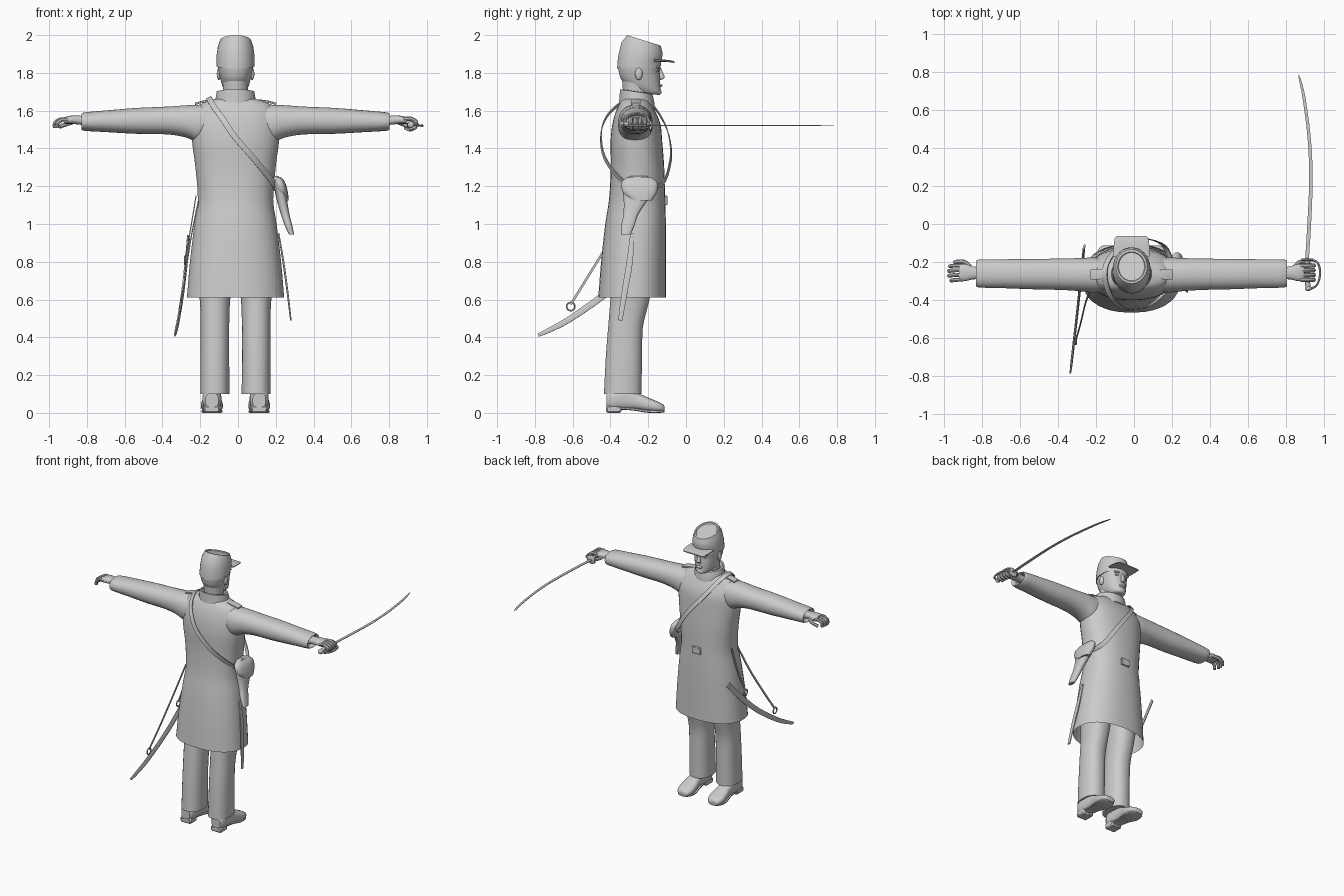
import bpy, bmesh, math
from mathutils import Vector

CX = -0.013   # body centre line
grey = bpy.data.materials.new("plain_grey")
grey.diffuse_color = (0.6, 0.6, 0.6, 1)


def finish(name, bm, angle=40):
    bmesh.ops.recalc_face_normals(bm, faces=bm.faces)
    me = bpy.data.meshes.new(name)
    bm.to_mesh(me)
    bm.free()
    me.materials.append(grey)
    ob = bpy.data.objects.new(name, me)
    bpy.context.collection.objects.link(ob)
    bpy.ops.object.select_all(action='DESELECT')
    ob.select_set(True)
    bpy.context.view_layer.objects.active = ob
    bpy.ops.object.shade_smooth_by_angle(angle=math.radians(angle))
    return ob


def smooth_path(keys, steps, closed):
    """Catmull-Rom through tuples of any length."""
    n, out = len(keys), []
    for i in range(n if closed else n - 1):
        ix = [(j % n) if closed else min(max(j, 0), n - 1) for j in range(i - 1, i + 3)]
        p = [keys[j] for j in ix]
        for s in range(steps):
            t = s / steps
            out.append([0.5 * (2 * b + (c - a) * t + (2 * a - 5 * b + 4 * c - d) * t * t
                               + (3 * b - a - 3 * c + d) * t ** 3) for a, b, c, d in zip(*p)])
    if not closed:
        out.append(list(keys[-1]))
    return out


def sweep(name, keys, up, n=20, steps=3, power=2, axis=None, cap=(1, 1), closed=False, angle=40):
    """keys: (x, y, z, half width, half height[, tilt]); axis fixes the section direction."""
    up = Vector(up)
    rows = smooth_path(keys, steps, closed)
    bm, rings = bmesh.new(), []
    for i, r in enumerate(rows):
        m = len(rows)
        lo, hi = ((i - 1) % m, (i + 1) % m) if closed else (max(i - 1, 0), min(i + 1, m - 1))
        t = Vector(axis) if axis else (Vector(rows[hi][:3]) - Vector(rows[lo][:3])).normalized()
        side = t.cross(up).normalized()
        high = side.cross(t)
        ring = []
        for k in range(n):
            an = 2 * math.pi * (k + 0.5) / n
            c, s = math.cos(an), math.sin(an)
            u = math.copysign(abs(c) ** (2 / power), c) * r[3]
            v = math.copysign(abs(s) ** (2 / power), s) * r[4]
            w = r[5] * v if len(r) > 5 else 0
            ring.append(bm.verts.new(Vector(r[:3]) + side * u + high * v + t * w))
        rings.append(ring)
    pairs = list(zip(rings, rings[1:])) + ([(rings[-1], rings[0])] if closed else [])
    for a, b in pairs:
        for k in range(n):
            bm.faces.new((a[k], a[(k + 1) % n], b[(k + 1) % n], b[k]))
    if not closed:
        if cap[0]:
            bm.faces.new(rings[0])
        if cap[1]:
            bm.faces.new(rings[-1])
    return finish(name, bm, angle)


def stack(name, rows, x=CX, **kw):
    """Upright part from rows (z, back y, front y, half width[, tilt])."""
    keys = [(x, (b + f) / 2, z, w, (f - b) / 2, *t) for z, b, f, w, *t in rows]
    return sweep(name, keys, (0, 1, 0), axis=(0, 0, 1), **kw)


def tube(name, pts, r, n=8, steps=4, closed=False, up=(0.1, 0.2, 1)):
    return sweep(name, [(*p, r, r) for p in pts], up, n=n, steps=steps, closed=closed)


def ball(name, loc, size):
    bm = bmesh.new()
    bmesh.ops.create_uvsphere(bm, u_segments=14, v_segments=10, radius=1)
    for v in bm.verts:
        v.co = Vector([c * s + l for c, s, l in zip(v.co, size, loc)])
    return finish(name, bm)


def box(name, loc, size):
    bm = bmesh.new()
    bmesh.ops.create_cube(bm, size=1)
    for v in bm.verts:
        v.co = Vector([c * s + l for c, s, l in zip(v.co, size, loc)])
    bmesh.ops.bevel(bm, geom=bm.edges[:], offset=min(size) * 0.2, segments=1, affect='EDGES')
    return finish(name, bm)


# Long coat, open at the hem
stack("coat", [(0.61, -.465, -.105, .258), (0.8, -.45, -.105, .242), (1.0, -.428, -.106, .218),
               (1.13, -.408, -.11, .2), (1.3, -.398, -.115, .213), (1.43, -.40, -.125, .23),
               (1.53, -.39, -.135, .232), (1.60, -.37, -.165, .212), (1.642, -.35, -.19, .17),
               (1.665, -.335, -.205, .09)], n=40, power=2.3, cap=(0, 1))
stack("collar", [(1.63, -.355, -.165, .108, -.15), (1.665, -.352, -.168, .106, -.15),
                 (1.70, -.35, -.178, .1, -.15), (1.702, -.34, -.19, .088, -.15),
                 (1.67, -.33, -.2, .08, -.15)], n=28, steps=1)

# Head and face
stack("neck", [(1.62, -.34, -.19, .07), (1.7, -.335, -.195, .066), (1.77, -.34, -.19, .07)], n=20)
stack("head", [(1.685, -.225, -.143, .03), (1.695, -.262, -.132, .05), (1.725, -.31, -.135, .068),
               (1.765, -.343, -.137, .08), (1.80, -.355, -.14, .088), (1.84, -.36, -.133, .094),
               (1.88, -.355, -.135, .092)], n=28, steps=4, power=2.15)
sweep("nose", [(CX, -.14, 1.825, .009, .008), (CX, -.133, 1.80, .011, .012),
               (CX, -.127, 1.775, .017, .015), (CX, -.14, 1.762, .012, .006)],
      (0, 1, 0), n=12, axis=(0, 0, 1))
ball("lips", (CX, -.137, 1.733), (.026, .012, .009))
ball("chin", (CX, -.147, 1.698), (.03, .018, .015))
for s in (-1, 1):
    ball("ear", (CX + s * .088, -.25, 1.795), (.012, .02, .033))
    ball("brow", (CX + s * .037, -.147, 1.832), (.028, .012, .008))
    ball("eye", (CX + s * .036, -.151, 1.813), (.015, .011, .007))

# Peaked cap
stack("cap", [(1.835, -.365, -.135, .1, .1), (1.862, -.364, -.128, .101, .08),
              (1.90, -.357, -.123, .1, -.02), (1.94, -.342, -.126, .094, -.2),
              (1.972, -.312, -.134, .082, -.31), (1.972, -.302, -.146, .073, -.31),
              (1.966, -.298, -.15, .068, -.31)], n=32, steps=1)
sweep("cap_peak", [(CX, -.17, 1.866, .096, .006), (CX, -.11, 1.864, .094, .006),
                   (CX, -.075, 1.86, .088, .005), (CX, -.062, 1.857, .077, .004)],
      (0, 0, 1), n=20, power=4, axis=(0, 1, 0))

for s in (-1, 1):
    X = lambda d: CX + s * d
    # Sleeves and shoulder boards
    arm = [(.10, 1.55, -.268, .08, .085), (.19, 1.532, -.268, .092, .1), (.26, 1.543, -.266, .088, .086),
           (.36, 1.548, -.264, .083, .074), (.52, 1.546, -.263, .08, .069), (.68, 1.544, -.261, .076, .058),
           (.805, 1.542, -.26, .073, .048), (.807, 1.542, -.26, .058, .036), (.78, 1.542, -.26, .055, .034)]
    sweep("sleeve", [(X(d), y, z, a, b) for d, z, y, a, b in arm], (0, 0, 1), n=28,
          axis=(s, 0, 0), power=2.2)
    sweep("shoulder_board", [(X(.11), -.265, 1.655, .024, .006), (X(.17), -.265, 1.648, .026, .006),
                             (X(.215), -.265, 1.636, .026, .006)], (0, 0, 1), n=8, power=5)
    # Trousers
    stack("trouser_leg", [(.10, -.435, -.235, .077), (.3, -.425, -.232, .076), (.45, -.413, -.228, .076),
                          (.55, -.405, -.205, .078), (.63, -.40, -.187, .084), (.8, -.40, -.16, .1)],
          x=X(.109), n=24, power=2.3)
    # Shoes
    sx = X(.125)
    sweep("shoe", [(sx, -.42, .065, .035, .04), (sx, -.39, .07, .05, .055), (sx, -.32, .075, .048, .06),
                   (sx, -.26, .062, .048, .046), (sx, -.20, .043, .057, .038), (sx, -.15, .032, .056, .028),
                   (sx, -.12, .024, .04, .02), (sx, -.113, .02, .022, .012)], (0, 0, 1), n=20,
          power=2.6, axis=(0, 1, 0))
    box("shoe_heel", (sx, -.382, .02), (.085, .082, .04))
    sweep("shoe_sole", [(sx, -.35, .026, .038, .007), (sx, -.27, .018, .042, .007),
                        (sx, -.2, .008, .056, .008), (sx, -.14, .008, .05, .008),
                        (sx, -.114, .01, .025, .007)], (0, 0, 1), n=12, power=4)
    # Palms
    sweep("palm", [(X(.77), -.258, 1.545, .032, .025), (X(.83), -.257, 1.55, .034, .024),
                   (X(.87), -.255, 1.552, .045, .022), (X(.905), -.255, 1.548, .045, .018)],
          (0, 0, 1), n=16, power=2.4, axis=(s, 0, 0))

# Relaxed fingers of the free hand
for i in range(4):
    y, e = -.293 + .025 * i, (.012, 0, 0, .005)[i]
    tube("finger", [(-.9, y, 1.55), (-.94 + e, y, 1.553), (-.968 + e, y - .003, 1.535),
                    (-.97 + e, y - .004, 1.508)], .0105)
tube("thumb", [(-.86, -.225, 1.545), (-.89, -.2, 1.535), (-.925, -.198, 1.523), (-.945, -.205, 1.515)], .012)

# Fingers closed round the grip
for i in range(4):
    y = -.293 + .025 * i
    tube("grip_finger", [(.875, y, 1.555), (.915, y, 1.557), (.942, y, 1.54), (.937, y, 1.512),
                         (.905, y, 1.503)], .0115)
tube("grip_thumb", [(.845, -.222, 1.54), (.87, -.2, 1.53), (.9, -.202, 1.518), (.925, -.215, 1.512)], .0115)

# Drawn sabre: grip, guard, bow and blade
tube("sabre_grip", [(.915, -.34, 1.525), (.908, -.27, 1.527), (.908, -.19, 1.522)], .014, n=12)
ball("sabre_pommel", (.915, -.338, 1.525), (.018, .014, .018))
sweep("sabre_guard", [(.88, -.188, 1.522, .008, .022), (.91, -.188, 1.522, .008, .034),
                      (.94, -.188, 1.522, .008, .022)], (0, 0, 1), n=12, axis=(1, 0, 0))
tube("sabre_bow", [(.93, -.188, 1.522), (.965, -.205, 1.522), (.977, -.26, 1.52), (.96, -.32, 1.522),
                   (.918, -.345, 1.525)], .006)
sweep("sabre_blade", [(.908, -.19, 1.522, .014, .003), (.92, 0, 1.522, .014, .003),
                      (.929, .24, 1.522, .013, .003), (.92, .45, 1.522, .012, .003),
                      (.893, .66, 1.522, .011, .003), (.872, .755, 1.522, .008, .002),
                      (.863, .785, 1.522, .001, .001)], (0, 0, 1), n=4)

# Curved scabbard with two slings and rings
sweep("scabbard", [(-.262, -.12, .93, .005, .02), (-.275, -.25, .79, .006, .02), (-.293, -.42, .635, .006, .019),
                   (-.315, -.615, .497, .006, .017), (-.328, -.73, .435, .006, .013),
                   (-.334, -.782, .412, .004, .009)], (0, 0.5, 1), n=8, power=3)
slings = [[(-.21, -.31, 1.12), (-.25, -.40, .92), (-.28, -.52, .72), (-.305, -.61, .575)],
          [(-.222, -.22, 1.15), (-.25, -.25, .98), (-.28, -.3, .82)]]
for path in slings:
    sweep("sling", [(*p, .009, .004) for p in path], (-1, 0, 0), n=4, steps=4)
    x, y, z = path[-1]
    tube("sling_ring", [(x, y + .022 * math.cos(k * math.pi / 4), z - .012 + .022 * math.sin(k * math.pi / 4))
                        for k in range(8)], .005, n=6, steps=2, closed=True, up=(1, 0, 0))

# Cross strap over the shoulder, standing off the coat
strap = [(-.155, -.265, 1.668), (-.13, -.365, 1.625), (-.08, -.428, 1.555), (-.02, -.45, 1.465),
         (.08, -.43, 1.35), (.17, -.35, 1.24), (.205, -.26, 1.19), (.17, -.13, 1.21),
         (.1, -.085, 1.32), (.03, -.082, 1.42), (-.06, -.112, 1.53), (-.13, -.18, 1.63)]
bm = bmesh.new()
edges = []
pts = [Vector(p) for p in smooth_path(strap, 4, True)]
for i, p in enumerate(pts):
    t = (pts[(i + 1) % len(pts)] - pts[i - 1]).normalized()
    out = (p - Vector((CX, -.265, 1.42))).normalized()
    w = t.cross(out).normalized()
    edges.append([bm.verts.new(p + w * a + out * b)
                  for a, b in ((-.015, -.003), (.015, -.003), (.015, .003), (-.015, .003))])
for i in range(len(edges)):
    a, b = edges[i - 1], edges[i]
    for k in range(4):
        bm.faces.new((a[k], a[(k + 1) % 4], b[(k + 1) % 4], b[k]))
finish("cross_strap", bm, 50)

# Buckle, holster and thin hanging sheath
box("belt_buckle", (CX, -.106, 1.125), (.07, .014, .05))
sweep("holster", [(.198, -.25, 1.255, .04, .014), (.212, -.25, 1.225, .085, .026), (.225, -.25, 1.17, .085, .03),
                  (.235, -.27, 1.115, .06, .027), (.25, -.292, 1.05, .04, .023), (.268, -.308, .99, .035, .02),
                  (.283, -.318, .945, .026, .014)], (1, 0, 0), n=20, power=2.5, axis=(0, 0, 1))
sweep("holster_flap", [(.205, -.247, 1.25, .06, .02), (.22, -.247, 1.222, .095, .029),
                       (.232, -.245, 1.17, .092, .032), (.242, -.235, 1.125, .055, .026)],
      (1, 0, 0), n=20, power=2.5, axis=(0, 0, 1))
sweep("sheath", [(.215, -.285, .95, .01, .004), (.24, -.298, .8, .017, .005), (.262, -.325, .64, .016, .005),
                 (.28, -.348, .49, .012, .004)], (1, 0, 0), n=8, power=4)
